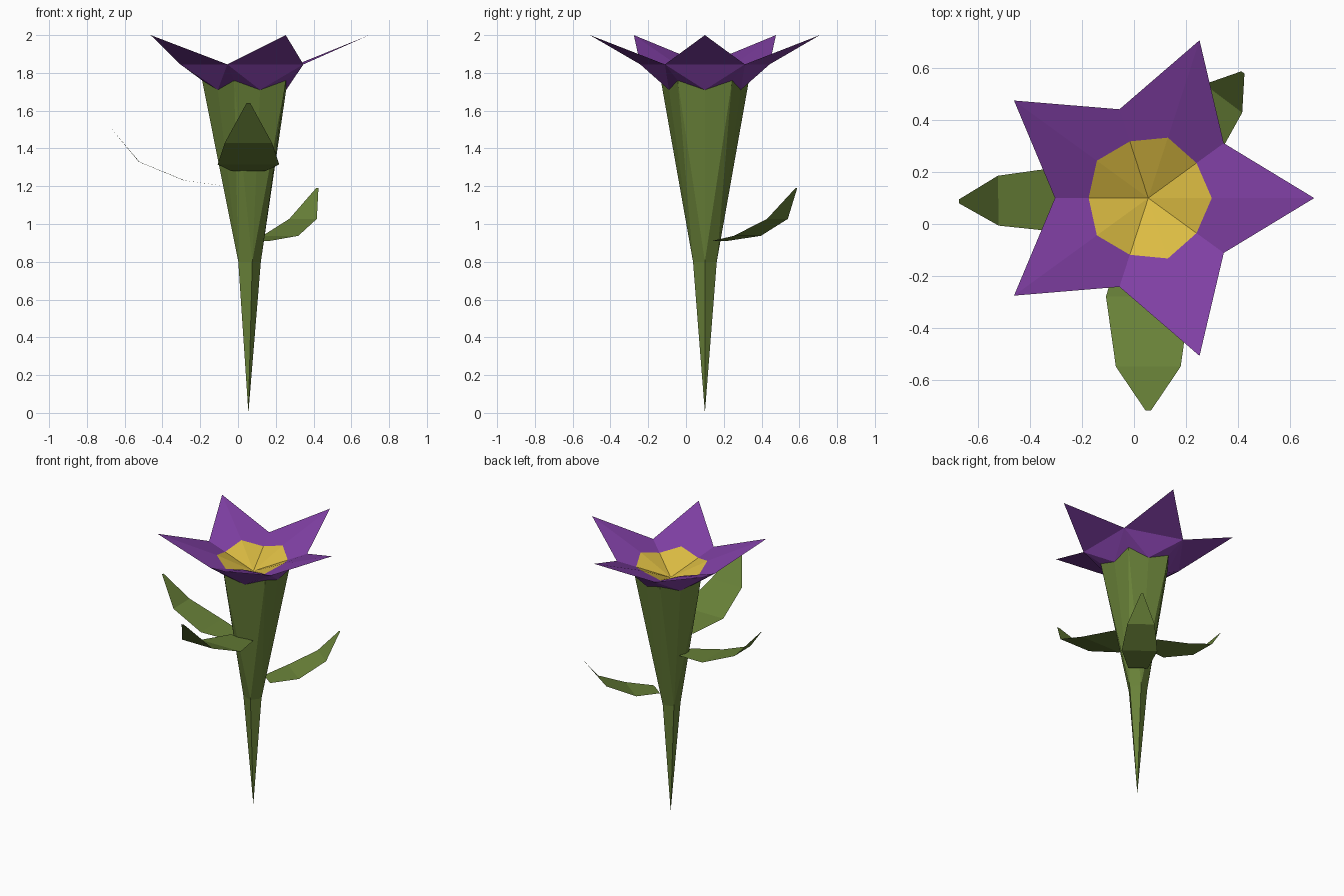
import bpy
from math import cos, sin, radians
from mathutils import Matrix, Vector

cube = bpy.data.objects.get("Cube")
if cube:
    bpy.data.objects.remove(cube, do_unlink=True)

AXIS = Vector((0.055, 0.1, 0))   # stem line


def material(name, color):
    m = bpy.data.materials.new(name)
    m.use_nodes = True
    m.diffuse_color = (*color, 1)
    m.node_tree.nodes["Principled BSDF"].inputs["Base Color"].default_value = (*color, 1)
    return m


GREEN = material("leaf green", (0.14, 0.22, 0.04))
PURPLE = material("petal purple", (0.215, 0.05, 0.37))
YELLOW = material("centre yellow", (0.71, 0.5, 0.055))


def build(name, verts, faces, mat):
    mesh = bpy.data.meshes.new(name)
    mesh.from_pydata(verts, [], faces)
    mesh.materials.append(mat)
    obj = bpy.data.objects.new(name, mesh)
    bpy.context.collection.objects.link(obj)
    obj.location = AXIS
    return obj


def ring(even, odd, count=10):
    """Star ring: even points lie along petals, odd points between them."""
    pts = []
    for i in range(count):
        r, z = odd if i % 2 else even
        a = radians(36 * i)
        pts.append((r * cos(a), r * sin(a), z))
    return pts


rim = ring((0.245, 1.84), (0.23, 1.80))
outer = ring((0.64, 2.0), (0.36, 1.845))
hem = ring((0.20, 1.71), (0.245, 1.76))

# Petals: folded upper side, flat tips and a skirt underneath
faces = []
for i in range(10):
    j = (i + 1) % 10
    faces.append((i, 10 + i, 10 + j, j))
for i in range(0, 10, 2):
    before, after = (i - 1) % 10, i + 1
    faces.append((10 + i, 10 + before, 10 + after))
    faces.append((10 + before, 20 + i, 10 + after))
    faces.append((10 + before, 20 + before, 20 + i))
    faces.append((10 + after, 20 + i, 20 + after))
build("petals", rim + outer + hem, faces, PURPLE)

# Flower centre: shallow dish
build("flower_centre", rim + [(0, 0, 1.72)],
      [(i, (i + 1) % 10, 10) for i in range(10)], YELLOW)

# Stem: pointed foot, five-sided neck twisting into a wide five-sided top
neck = ring((0.066, 0.8), (0, 0))[::2]
faces = []
for k in range(5):
    n = (k + 1) % 5
    left, mid, right = (2 * k - 1) % 10, 2 * k, 2 * k + 1
    a, b = 10 + k, 10 + n
    faces += [(a, mid, left), (a, right, mid), (a, b, right), (15, b, a)]
build("stem", hem + neck + [(0, 0, 0)], faces, GREEN)

# Leaves: thin curved blades as distance, height and half width
BLADE = [(0.13, 0.0, 0.09), (0.38, 0.035, 0.163), (0.65, 0.15, 0.125), (0.82, 0.36, 0.01)]


def leaf(name, angle, height, length, rise, width):
    verts = []
    for d, z, w in BLADE:
        for side in (-1, 1):
            verts.append((d * length, side * w * width, z * rise + height))
    faces = [(2 * i, 2 * i + 2, 2 * i + 3, 2 * i + 1) for i in range(3)]
    obj = build(name, verts, faces, GREEN)
    obj.data.transform(Matrix.Rotation(radians(angle), 4, 'Z'))


leaf("front_leaf", -90, 1.28, 1.0, 1.0, 1.0)
leaf("right_leaf", 181, 1.2, 0.89, 0.86, 0.77)
leaf("back_left_leaf", 53, 0.91, 0.74, 0.78, 0.73)
